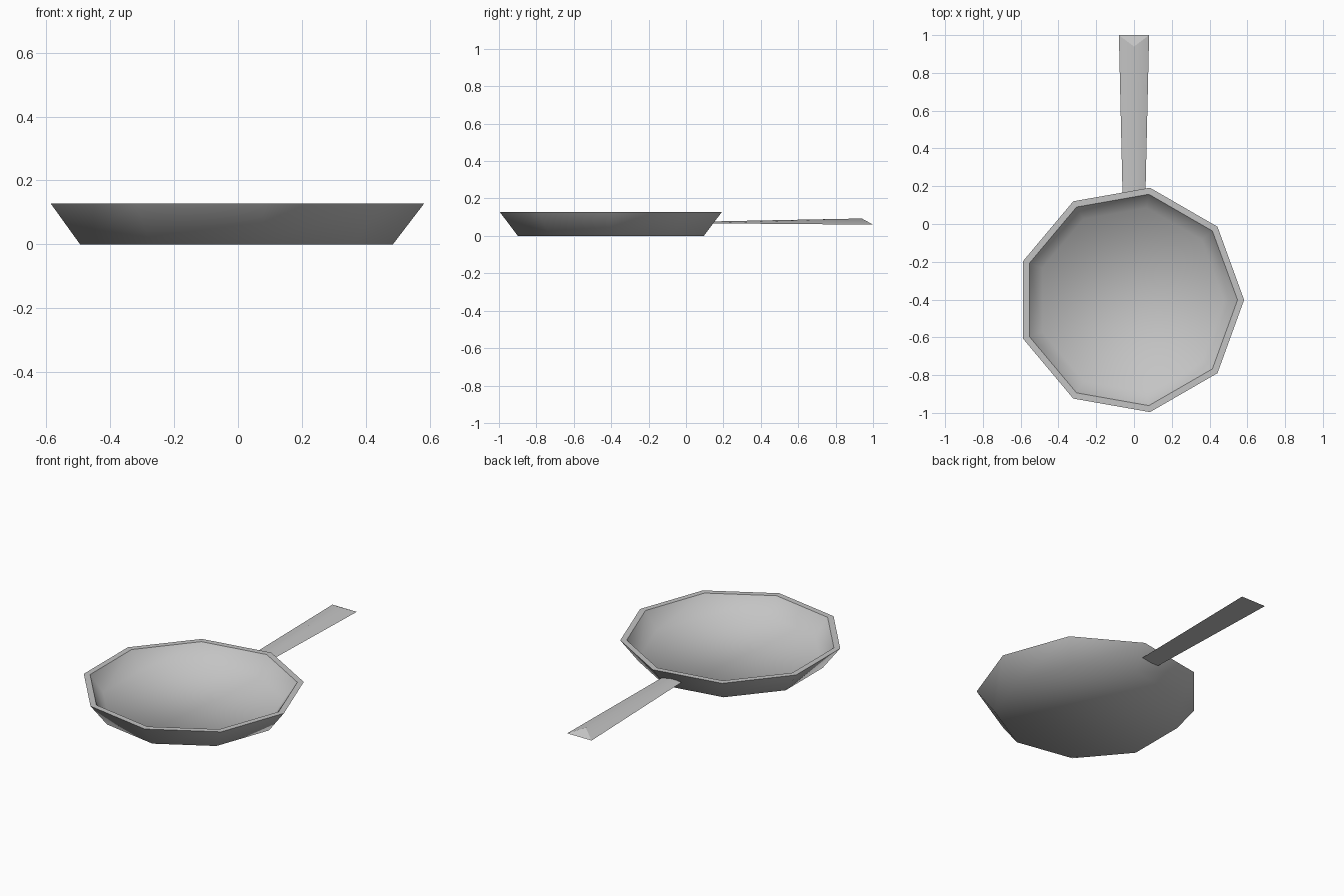
import bpy, bmesh
from math import cos, sin, tau

default_cube = bpy.data.objects.get("Cube")
if default_cube:
    bpy.data.objects.remove(default_cube, do_unlink=True)

SIDES = 9
CENTRE_X, CENTRE_Y = -0.02, -0.402

grey_metal = bpy.data.materials.new("grey_metal")
grey_metal.use_nodes = True
colour = (0.55, 0.55, 0.55, 1)
grey_metal.diffuse_color = colour
grey_metal.node_tree.nodes["Principled BSDF"].inputs["Base Color"].default_value = colour


def finish(name, bm, sharp_edges):
    """Smooth the faces, keep the chosen edges sharp and make the object."""
    bmesh.ops.recalc_face_normals(bm, faces=bm.faces)
    for face in bm.faces:
        face.smooth = True
    for edge in sharp_edges:
        edge.smooth = False
    mesh = bpy.data.meshes.new(name)
    bm.to_mesh(mesh)
    bm.free()
    mesh.materials.append(grey_metal)
    obj = bpy.data.objects.new(name, mesh)
    bpy.context.collection.objects.link(obj)
    return obj


def loft(bm, rings):
    """Join rings of vertices with quads and cap both ends."""
    for a, b in zip(rings, rings[1:]):
        for i in range(len(a)):
            j = (i + 1) % len(a)
            bm.faces.new((a[i], a[j], b[j], b[i]))
    bm.faces.new(rings[0])
    bm.faces.new(rings[-1])


# Pan bowl: underside, outer wall, flat rim, inner wall and floor
bm = bmesh.new()
profile = [(0.505, 0), (0.603, 0.128), (0.568, 0.128), (0.495, 0.03)]
rings = [[bm.verts.new((CENTRE_X + r * cos(tau * i / SIDES),
                        CENTRE_Y + r * sin(tau * i / SIDES), z))
          for i in range(SIDES)] for r, z in profile]
loft(bm, rings)
rim_verts = set(rings[1] + rings[2])
rim_loops = [e for ring in rings[1:3] for e in bm.edges
             if e.verts[0] in ring and e.verts[1] in ring]
finish("pan_bowl", bm, rim_loops)

# Handle: a ridged bar that widens towards its slanted end
bm = bmesh.new()
sections = [(0.13, 0.13, 0.06, 0.067, 0.077),
            (1.0, 0.94, 0.08, 0.06, 0.093)]
rings = [[bm.verts.new(p) for p in ((-w, y, low), (w, y, low), (0, ridge_y, high))]
         for y, ridge_y, w, low, high in sections]
loft(bm, rings)
ridge = {rings[0][2], rings[1][2]}
finish("handle", bm, [e for e in bm.edges if set(e.verts) != ridge])
